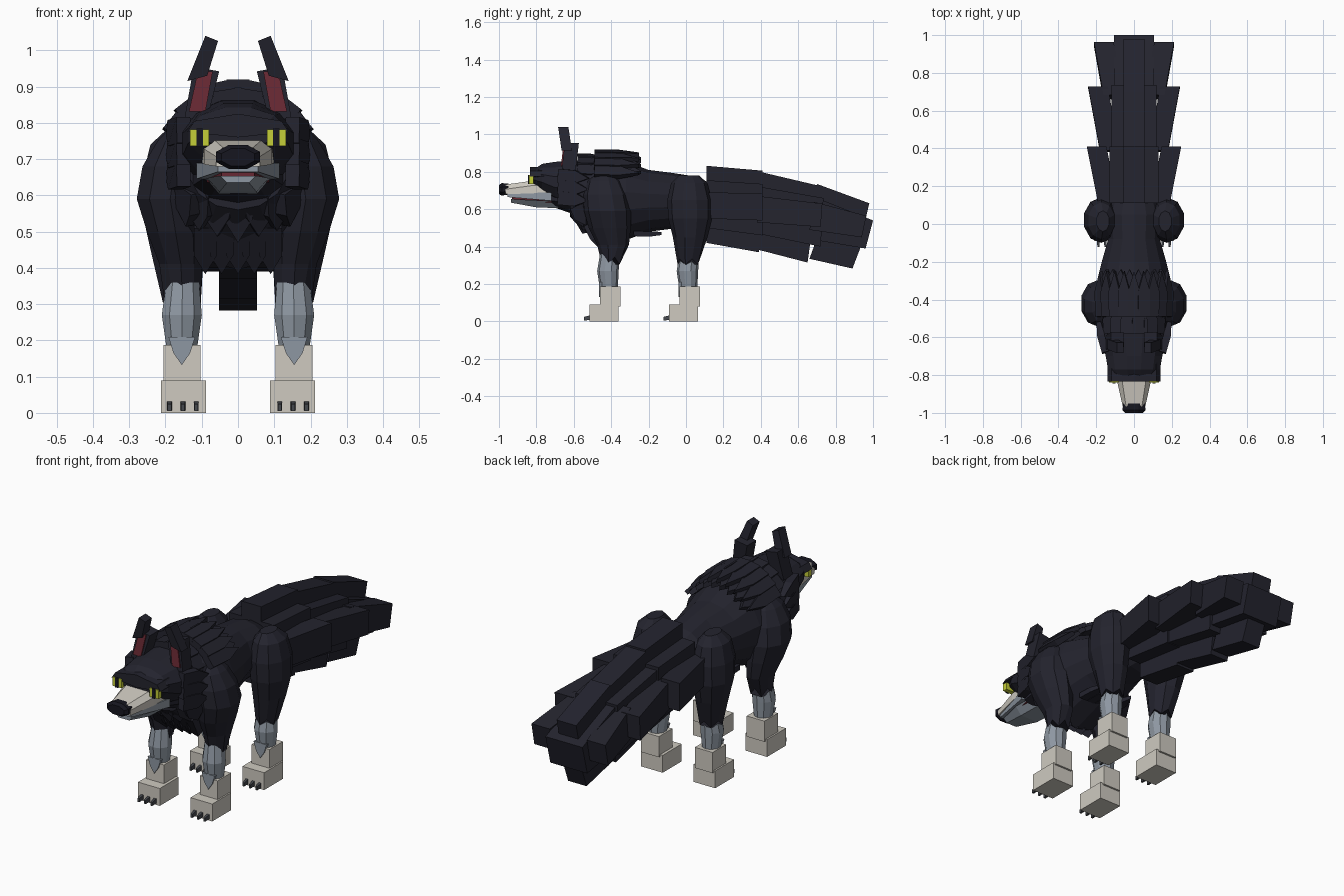
import bpy, bmesh, math
from mathutils import Vector

cube = bpy.data.objects.get("Cube")
if cube:
    bpy.data.objects.remove(cube)


def material(name, rgb):
    m = bpy.data.materials.new(name)
    m.diffuse_color = (*rgb, 1)
    m.use_nodes = True
    b = m.node_tree.nodes["Principled BSDF"]
    b.inputs["Base Color"].default_value = (*rgb, 1)
    b.inputs["Roughness"].default_value = 0.9
    return m


FUR = material("dark fur", (0.017, 0.017, 0.027))
GREY = material("grey fur", (0.27, 0.31, 0.36))
BONE = material("bone", (0.62, 0.59, 0.53))
YELLOW = material("eye yellow", (0.56, 0.62, 0.04))
RED = material("ear red", (0.14, 0.022, 0.033))
CLAW = material("claw grey", (0.06, 0.065, 0.075))
BLACK = material("nose black", (0.008, 0.008, 0.014))


def finish(name, bm, mat):
    bmesh.ops.recalc_face_normals(bm, faces=bm.faces)
    me = bpy.data.meshes.new(name)
    bm.to_mesh(me)
    bm.free()
    me.materials.append(mat)
    ob = bpy.data.objects.new(name, me)
    bpy.context.collection.objects.link(ob)
    return ob


def skin(name, rings, mat):
    """Join equal rings of points into a capped solid."""
    bm = bmesh.new()
    vs = [[bm.verts.new(p) for p in r] for r in rings]
    n = len(rings[0])
    for a, b in zip(vs, vs[1:]):
        for i in range(n):
            j = (i + 1) % n
            bm.faces.new((a[i], a[j], b[j], b[i]))
    bm.faces.new(vs[0])
    bm.faces.new(vs[-1])
    return finish(name, bm, mat)


def circle(n):
    return [(math.cos(2 * math.pi * (i + .5) / n), math.sin(2 * math.pi * (i + .5) / n)) for i in range(n)]


def loft_y(name, secs, mat, n=12):
    """Sections: y, centre z, half width, half height."""
    return skin(name, [[(rx * c, y, z + rz * s) for c, s in circle(n)] for y, z, rx, rz in secs], mat)


def loft_z(name, secs, mat, side, cx_jag=0.0, n=10):
    """Sections: z, inner x, outer x, front y, back y; the last ring may be jagged."""
    rings = []
    for k, (z, x0, x1, y0, y1) in enumerate(secs):
        jag = cx_jag if k == len(secs) - 1 else 0
        rings.append([(side * ((x0 + x1) / 2 + (x1 - x0) / 2 * c), (y0 + y1) / 2 + (y1 - y0) / 2 * s,
                       z + jag * (-1) ** i) for i, (c, s) in enumerate(circle(n))])
    return skin(name, rings, mat)


def frustum(name, a, b, mat, side=1, lean=0.0):
    """Box between two end rectangles (y, x0, x1, z0, z1); lean moves the top edges along y."""
    return skin(name, [[(side * x0, y, z0), (side * x1, y, z0), (side * x1, y + lean, z1),
                        (side * x0, y + lean, z1)] for y, x0, x1, z0, z1 in (a, b)], mat)


def box(name, x0, x1, y0, y1, z0, z1, mat, side=1):
    return frustum(name, (y0, x0, x1, z0, z1), (y1, x0, x1, z0, z1), mat, side)


def slab(name, pts, y0, y1, mat, side=1, slope=0.0):
    """Front outline (x, z) given depth in y; slope slants it backwards with height."""
    zb = min(p[1] for p in pts)
    return skin(name, [[(side * x, y + slope * (z - zb), z) for x, z in pts] for y in (y0, y1)], mat)


def tuft(name, base, tip, out, w, t, mat=FUR):
    """Pointed leaf of fur from base to tip, thickness along out."""
    base, tip, out = Vector(base), Vector(tip), Vector(out).normalized()
    across = (tip - base).cross(out).normalized() * w
    leaf = [base - across, base.lerp(tip, .55) - across, tip, base.lerp(tip, .55) + across, base + across]
    skin(name, [[p - out * t for p in leaf], [p + out * t * (.2 if i == 2 else 1) for i, p in enumerate(leaf)]], mat)


# Trunk and head
loft_y("body", [(-.62, .68, .14, .12), (-.53, .665, .195, .19), (-.44, .645, .215, .25), (-.32, .645, .205, .21),
                (-.2, .645, .175, .165), (-.08, .645, .14, .15), (.05, .635, .15, .14), (.15, .62, .12, .11)], FUR, 14)
loft_y("head", [(-.5, .73, .17, .14), (-.6, .74, .175, .125), (-.7, .745, .155, .112),
                (-.77, .765, .142, .08), (-.825, .77, .11, .035)], FUR)
loft_y("throat", [(-.52, .63, .15, .12), (-.62, .65, .13, .07), (-.72, .66, .1, .045)], FUR, 10)
slab("brow", [(-.14, .775), (-.12, .805), (0, .825), (.12, .805), (.14, .775), (0, .76)], -.835, -.72, FUR)

# Muzzle, jaw and nose
skin("muzzle", [[(-w, y, z0), (w, y, z0), (w, y, z1 - .025), (w * .7, y, z1), (-w * .7, y, z1), (-w, y, z1 - .025)]
                for y, w, z0, z1 in ((-.965, .06, .68, .732), (-.82, .092, .685, .752), (-.74, .1, .69, .755))], BONE)
frustum("upper_lip", (-.955, -.055, .055, .665, .684), (-.72, -.115, .115, .645, .69), GREY)
frustum("mouth", (-.93, -.045, .045, .65, .67), (-.72, -.085, .085, .635, .66), RED)
skin("lower_jaw", [[(-w * .6, y, z0), (w * .6, y, z0), (w, y, z1), (-w, y, z1)]
                   for y, w, z0, z1 in ((-.935, .05, .635, .654), (-.8, .085, .61, .648), (-.66, .09, .605, .645))], GREY)
loft_y("nose", [(-1, .705, .05, .026), (-.985, .706, .066, .036), (-.95, .708, .062, .032)], BLACK, 8)

# Crest rows of swept back tufts
for row, (y, length, r, count) in enumerate([(-.49, .24, .238, 9), (-.38, .14, .215, 8), (-.58, .14, .178, 8)]):
    for i in range(count):
        a = (i - (count - 1) / 2) * (.24 if row < 2 else .36)
        o = Vector((math.sin(a) * .88, 0, math.cos(a)))
        b = Vector((0, y, .665 if row < 2 else .70)) + o * r
        e = b + Vector((0, length, -.015)) + o * .012
        tuft(f"crest_tuft_{row}_{i}", b, e, o, .032 if row < 2 else .04, .017)

# Chest tufts and belly tufts
for i in range(7):
    a = (i - 3) * .36
    x, c = math.sin(a), math.cos(a)
    tuft(f"collar_tuft_{i}", (.15 * x, -.56 - .04 * c, .62), (.16 * x, -.52 - .03 * c, .47 + .05 * abs(x)),
         (x, -c, -.2), .04, .02)
for i in range(5):
    x = (i - 2) * .045
    tuft(f"chest_tuft_{i}", (x, -.52, .52), (x, -.45, .385), (0, -1, -.4), .032, .03)
    tuft(f"belly_tuft_{i}", (x, -.28, .47), (x, -.13, .465), (0, .1, -1), .024, .014)

for side, word in ((1, "left"), (-1, "right")):
    # Cheek fur
    for i, z in enumerate((.66, .72, .78)):
        tuft(f"{word}_cheek_tuft_{i}", (side * .15, -.68, z), (side * .195, -.52, z - .015), (side, -.3, 0), .036, .02)

    # Ears
    slab(f"{word}_ear", [(.085, .81), (.148, .81), (.122, .955), (.052, .942)], -.665, -.59, FUR, side, .12)
    slab(f"{word}_ear_inner", [(.09, .83), (.135, .832), (.11, .946), (.07, .941)], -.669, -.655, RED, side, .12)
    slab(f"{word}_ear_tip", [(.085, .93), (.14, .915), (.09, 1.04), (.055, 1.026)], -.665, -.61, FUR, side, -.15)

    # Eyes with a slit pupil
    box(f"{word}_eye", .08, .132, -.84, -.815, .736, .782, YELLOW, side)
    box(f"{word}_pupil", .097, .114, -.844, -.838, .734, .784, BLACK, side)

    # Shoulder, thigh
    loft_z(f"{word}_shoulder", [(.79, .13, .185, -.48, -.39), (.75, .1, .225, -.53, -.35), (.68, .08, .268, -.55, -.315),
                                (.59, .09, .284, -.545, -.295), (.5, .09, .255, -.52, -.295),
                                (.41, .095, .22, -.475, -.305), (.325, .1, .205, -.45, -.345)], FUR, side, .02)
    loft_z(f"{word}_thigh", [(.78, .13, .2, -.04, .07), (.74, .1, .245, -.08, .115), (.65, .08, .268, -.1, .14),
                             (.55, .085, .268, -.095, .14), (.45, .09, .245, -.07, .115),
                             (.32, .1, .21, -.045, .075)], FUR, side, .015)

    # Lower legs, feet and claws
    for part, y in (("front", 0), ("hind", .425)):
        n = f"{word}_{part}"
        loft_z(f"{n}_shin", [(.36, .105, .2, -.46, -.355), (.27, .097, .213, -.475, -.36),
                             (.17, .112, .198, -.46, -.365)], GREY, side).location.y = y
        slab(f"{n}_shin_point", [(.118, .21), (.192, .21), (.178, .165), (.155, .132), (.132, .165)],
             -.466 + y, -.45 + y, GREY, side)
        box(f"{n}_ankle", .103, .205, -.46 + y, -.35 + y, .08, .187, BONE, side)
        box(f"{n}_foot", .088, .213, -.515 + y, -.36 + y, 0, .09, BONE, side)
        for i, x in enumerate((.115, .152, .189)):
            frustum(f"{n}_claw_{i}", (-.546 + y, x - .005, x + .005, .005, .024),
                    (-.51 + y, x - .007, x + .007, .008, .033), CLAW, side)

# Tail: three overlapping stages, each a core, a ridge, a keel and two side plates
# Each stage: start y, end y, then (start bottom, start top, end bottom, end top) heights
stages = [
    (.11, .41, (.5, .755, .46, .735), (.6, .832, .58, .806), (.42, .6, .37, .55), (.55, .69, .54, .685), .13, .19, .25),
    (.38, .72, (.47, .72, .40, .66), (.58, .8, .52, .72), (.385, .55, .315, .48), (.53, .67, .505, .63), .12, .18, .243),
    (.66, .98, (.44, .66, .39, .54), (.52, .735, .46, .632), (.335, .5, .283, .44), (.49, .64, .45, .565), .106, .162, .212)]
for k, (y0, y1, core, ridge, keel, plate, w, x0, x1) in enumerate(stages):
    lean = (0, .015, .04)[k]
    last = k == 2
    frustum(f"tail_core_{k}", (y0, -w, w, *core[:2]), (y1 - .02 * last, -w, w, *core[2:]), FUR, 1, lean)
    frustum(f"tail_ridge_{k}", (y0, -.056, .056, *ridge[:2]), (y1 - .04 * last, -.056, .056, *ridge[2:]), FUR, 1, lean)
    frustum(f"tail_keel_{k}", (y0, -.053, .053, *keel[:2]), (y1 - (.02, .07, .09)[k], -.053, .053, *keel[2:]),
            FUR, 1, lean * 1.5)
    for side, word in ((1, "left"), (-1, "right")):
        frustum(f"tail_{word}_plate_{k}", (y0, x0 - .1, x0, *plate[:2]),
                (y1 - .04 * last, x1 - .105, x1, *plate[2:]), FUR, side, lean * .6)
